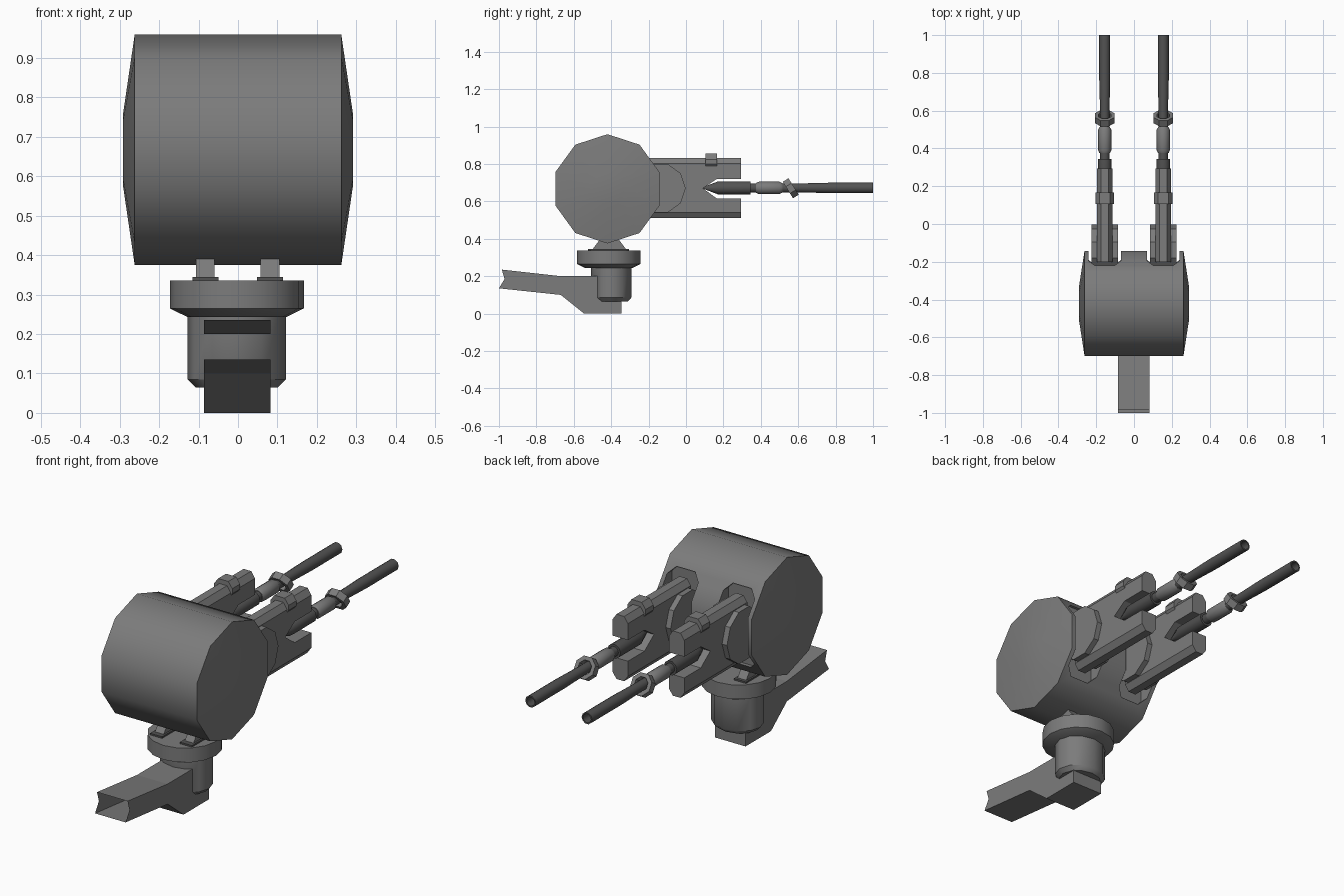
import bpy, bmesh, math
from mathutils import Matrix, Vector

cube = bpy.data.objects.get("Cube")
if cube:
    bpy.data.objects.remove(cube, do_unlink=True)


def material(name, value):
    m = bpy.data.materials.new(name)
    m.use_nodes = True
    colour = (value, value, value, 1)
    m.diffuse_color = colour
    m.node_tree.nodes["Principled BSDF"].inputs["Base Color"].default_value = colour
    return m


GREY = material("mid grey", 0.2)
DARK = material("gunmetal", 0.085)
AXIS_X = Matrix.Rotation(math.pi / 2, 4, "Y")
AXIS_Y = Matrix.Rotation(-math.pi / 2, 4, "X")


def finish(name, bm, mat):
    bmesh.ops.recalc_face_normals(bm, faces=bm.faces)
    mesh = bpy.data.meshes.new(name)
    bm.to_mesh(mesh)
    bm.free()
    mesh.materials.append(mat)
    ob = bpy.data.objects.new(name, mesh)
    bpy.context.collection.objects.link(ob)
    return ob


def activate(ob):
    bpy.ops.object.select_all(action="DESELECT")
    ob.select_set(True)
    bpy.context.view_layer.objects.active = ob


def smooth(ob, degrees=40):
    activate(ob)
    bpy.ops.object.shade_smooth_by_angle(angle=math.radians(degrees))
    return ob


def prism(name, points, axis, lo, hi, mat=GREY):
    """Extrude a (y, z) outline along x, or an (x, z) outline along y."""
    bm = bmesh.new()
    place = (lambda a, b: (lo, a, b)) if axis == "x" else (lambda a, b: (a, lo, b))
    face = bm.faces.new([bm.verts.new(place(a, b)) for a, b in points])
    step = Vector((hi - lo, 0, 0) if axis == "x" else (0, hi - lo, 0))
    new = bmesh.ops.extrude_face_region(bm, geom=[face], use_keep_orig=True)["geom"]
    bmesh.ops.translate(bm, vec=step, verts=[v for v in new if isinstance(v, bmesh.types.BMVert)])
    return finish(name, bm, mat)


def lathe(name, profile, loc, turn=Matrix(), sides=10, mat=GREY, phase=0.0, closed=False):
    """Revolve (radius, height) points, then turn and move the result."""
    bm = bmesh.new()
    rings = []
    for r, h in profile:
        angles = [phase + math.tau * i / sides for i in range(sides)]
        rings.append([bm.verts.new((r * math.cos(a), r * math.sin(a), h)) for a in angles])
    pairs = list(zip(rings, rings[1:]))
    if closed:
        pairs.append((rings[-1], rings[0]))
    for a, b in pairs:
        for i in range(sides):
            j = (i + 1) % sides
            bm.faces.new((a[i], a[j], b[j], b[i]))
    if not closed:
        bm.faces.new(rings[0])
        bm.faces.new(rings[-1])
    bmesh.ops.transform(bm, matrix=Matrix.Translation(loc) @ turn, verts=bm.verts)
    return finish(name, bm, mat)


def cut(ob, cutter):
    activate(ob)
    mod = ob.modifiers.new("cut", "BOOLEAN")
    mod.operation = "DIFFERENCE"
    mod.solver = "EXACT"
    mod.object = cutter
    bpy.ops.object.modifier_apply(modifier=mod.name)
    bpy.data.objects.remove(cutter, do_unlink=True)


def chamfered(cx, w, lo, hi, c, d):
    """Rectangle outline with cut corners."""
    return [(cx - w, lo + d), (cx - w + c, lo), (cx + w - c, lo), (cx + w, lo + d),
            (cx + w, hi - d), (cx + w - c, hi), (cx - w + c, hi), (cx - w, hi - d)]


Z = 0.67  # height of the gun line

# Turret drum with shallow conical ends and two gun slots
drum = lathe("turret_drum", [(0.088, -0.292), (0.292, -0.262), (0.292, 0.262), (0.088, 0.292)],
             (0, -0.42, 0.667), AXIS_X)
for s in (-1, 1):
    slot = prism("slot_cutter", chamfered(s * 0.155, 0.086, 0.475, 0.865, 0.035, 0.035),
                 "y", -0.235, 0.1)
    cut(drum, slot)
smooth(drum)

# Pedestal column and collar
column = lathe("pedestal_column", [(0.105, 0.065), (0.125, 0.085), (0.125, 0.25)],
               (-0.003, -0.4, 0), Matrix.Diagonal((1, 0.86, 1, 1)), 12)
collar = lathe("pedestal_collar", [(0.125, 0.243), (0.17, 0.265), (0.17, 0.336)],
               (-0.003, -0.413, 0), sides=16)
smooth(column)
smooth(collar)

# Hollow support arm, open at its outer end
arm = prism("support_arm", [(-0.985, 0.235), (-0.97, 0.185), (-1.0, 0.135), (-0.67, 0.1),
                            (-0.545, 0), (-0.345, 0), (-0.345, 0.2), (-0.67, 0.2)],
            "x", -0.086, 0.082)
bm = bmesh.new()
bm.from_mesh(arm.data)
ends = [f for f in bm.faces if f.calc_center_median().y < -0.97]
bmesh.ops.delete(bm, geom=ends, context="FACES")
bm.to_mesh(arm.data)
bm.free()

for s, side in ((-1, "right"), (1, "left")):
    # Trunnion posts between collar and drum
    px = s * 0.082 - 0.001
    prism(side + "_post", [(-0.51, 0.33), (-0.45, 0.41), (-0.37, 0.41), (-0.31, 0.33)],
          "x", px - 0.024, px + 0.024)
    prism(side + "_post_foot", [(-0.525, 0.33), (-0.525, 0.344), (-0.305, 0.344), (-0.305, 0.33)],
          "x", px - 0.033, px + 0.033, DARK)

    # Pivot disc and forked gun body
    gx = s * 0.155
    lathe(side + "_pivot_disc", [(0.135, -0.069), (0.135, 0.069)], (gx, -0.137, Z), AXIS_X,
          sides=10, phase=math.pi / 10)
    body = prism(side + "_gun_body", chamfered(gx, 0.042, 0.51, 0.832, 0.021, 0.03),
                 "y", -0.2, 0.295)
    notch = prism("notch_cutter", [(0.09, Z), (0.165, 0.72), (0.4, 0.72), (0.4, 0.615), (0.165, 0.615)],
                  "x", gx - 0.1, gx + 0.1)
    cut(body, notch)
    prism(side + "_sight_block", chamfered(gx, 0.05, 0.77, 0.855, 0.022, 0.03), "y", 0.105, 0.167)

    # Barrel jacket, sleeve, tilted ring and hollow barrel
    smooth(lathe(side + "_barrel_jacket", [(0.004, 0.09), (0.036, 0.17), (0.036, 0.345)],
                 (gx, 0, Z + 0.002), AXIS_Y, mat=DARK))
    smooth(lathe(side + "_barrel_sleeve", [(0.028, 0.375), (0.035, 0.39), (0.035, 0.5), (0.026, 0.515)],
                 (gx, 0, Z + 0.002), AXIS_Y))
    lathe(side + "_tilted_ring", [(0.056, -0.018), (0.056, 0.018), (0.036, 0.018), (0.036, -0.018)],
          (gx, 0.56, Z), Matrix.Rotation(math.radians(-58), 4, "X"), 8,
          phase=math.pi / 8, closed=True)
    smooth(lathe(side + "_barrel", [(0.025, 0.3), (0.025, 0.61), (0.029, 0.76), (0.029, 1.0),
                                    (0.022, 1.0), (0.022, 0.9)],
                 (gx, 0, Z + 0.002), AXIS_Y, mat=DARK))
